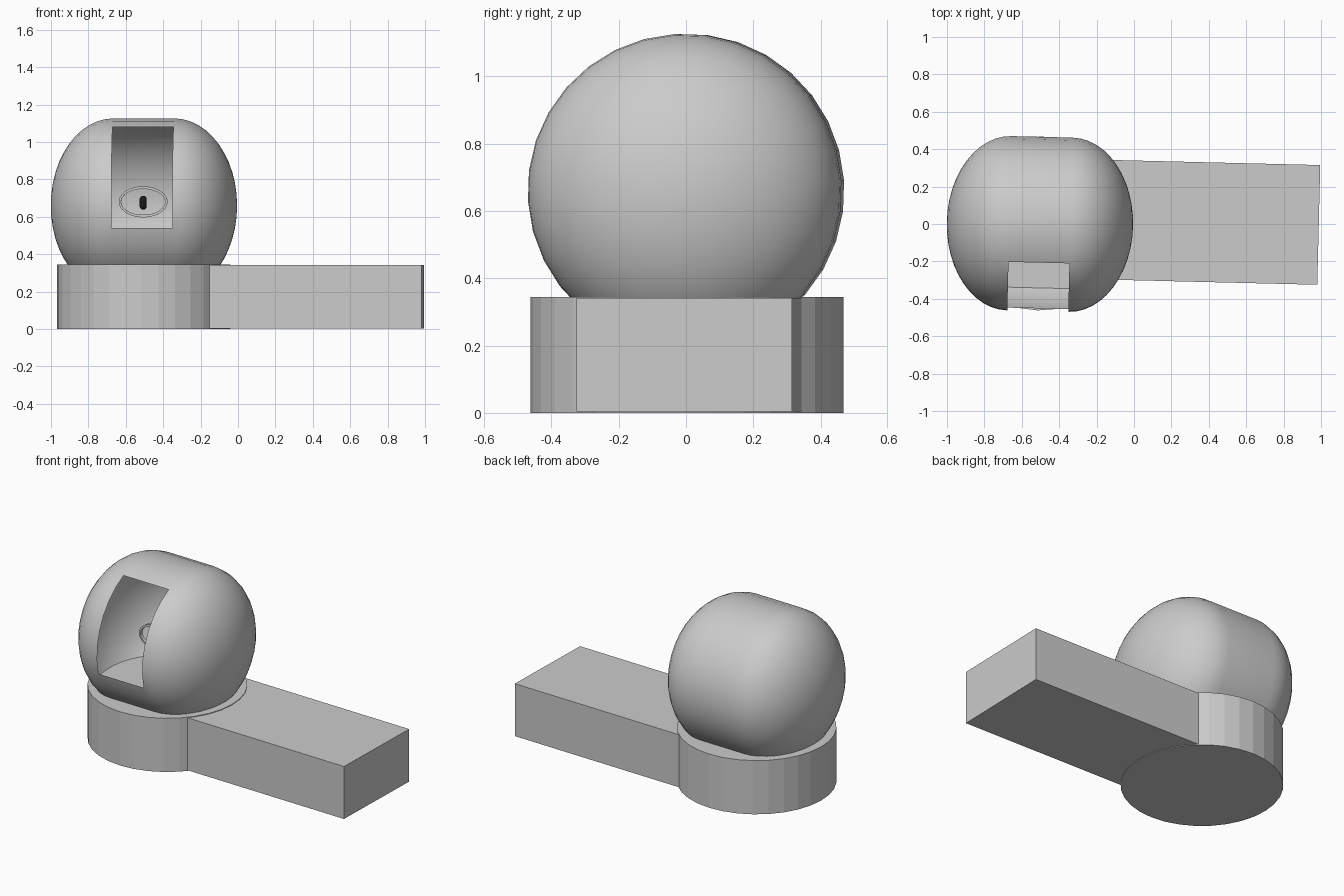
import bpy, bmesh
from math import sin, cos, pi, radians
from mathutils import Matrix

if "Cube" in bpy.data.objects:
    bpy.data.objects.remove(bpy.data.objects["Cube"])

TURN = radians(-1.4)          # whole model sits very slightly turned
SEG = 32


def finish(bm, name, smooth=False):
    me = bpy.data.meshes.new(name)
    bm.to_mesh(me)
    bm.free()
    ob = bpy.data.objects.new(name, me)
    bpy.context.collection.objects.link(ob)
    if smooth:
        for p in me.polygons:
            p.use_smooth = True
    return ob


# Round base, a hair thicker than the arm
bm = bmesh.new()
bmesh.ops.create_cone(bm, cap_ends=True, segments=SEG, radius1=0.465, radius2=0.465, depth=0.345)
base = finish(bm, "round_base")
base.location = (-0.504, 0.003, 0.1725)
base.rotation_euler.z = TURN

# Rectangular arm
bm = bmesh.new()
bmesh.ops.create_cube(bm, size=1)
bmesh.ops.scale(bm, vec=(1.3, 0.64, 0.337), verts=bm.verts)
arm = finish(bm, "flat_arm")
arm.location = (0.338, 0.011, 0.1725)
arm.rotation_euler.z = TURN

# Hollow pod: two flattened half domes joined by a band, open at the front
R, HALF, CAP, RINGS = 0.467, 0.163, 0.335, 12
bm = bmesh.new()
profile = [(-HALF - CAP * cos(i * pi / 2 / RINGS), R * sin(i * pi / 2 / RINGS)) for i in range(1, RINGS + 1)]
profile += [(-x, r) for x, r in reversed(profile)]
rings = []
for x, r in profile:
    ring = []
    for k in range(SEG):
        a = radians(-15) + k * 2 * pi / SEG
        ring.append(bm.verts.new((x, -r * cos(a), r * sin(a))))
    rings.append(ring)
for i in range(len(rings) - 1):
    for k in range(SEG):
        if i == RINGS - 1 and k < 7:      # front opening
            continue
        n = (k + 1) % SEG
        bm.faces.new((rings[i][k], rings[i][n], rings[i + 1][n], rings[i + 1][k]))
for ring, x in ((rings[0], -HALF - CAP), (rings[-1], HALF + CAP)):
    pole = bm.verts.new((x, 0, 0))
    for k in range(SEG):
        bm.faces.new((ring[k], ring[(k + 1) % SEG], pole))
bmesh.ops.recalc_face_normals(bm, faces=bm.faces)
pod = finish(bm, "hollow_pod", True)
pod.location = (-0.503, 0.0, 0.66)
pod.rotation_euler.z = TURN

# Thin oval ring inside the pod
bm = bmesh.new()
sections = []
for k in range(48):
    a = k * 2 * pi / 48
    sections.append([bm.verts.new((rx * cos(a), y, rz * sin(a)))
                     for rx, rz, y in ((0.13, 0.083, -0.01), (0.13, 0.083, 0.01),
                                       (0.118, 0.069, 0.01), (0.118, 0.069, -0.01))])
for k in range(48):
    s, t = sections[k], sections[(k + 1) % 48]
    for j in range(4):
        m = (j + 1) % 4
        bm.faces.new((s[j], s[m], t[m], t[j]))
bmesh.ops.recalc_face_normals(bm, faces=bm.faces)
oval = finish(bm, "oval_ring")
oval.location = (-0.507, -0.09, 0.68)
oval.rotation_euler.z = TURN

# Small dark upright capsule in the middle of the ring
bm = bmesh.new()
bmesh.ops.create_uvsphere(bm, u_segments=24, v_segments=16, radius=0.019)
for v in bm.verts:
    if abs(v.co.z) > 1e-5:
        v.co.z += 0.018 if v.co.z > 0 else -0.018
bead = finish(bm, "centre_bead", True)
bead.location = (-0.507, -0.09, 0.675)
dark = bpy.data.materials.new("dark")
dark.diffuse_color = (0.01, 0.01, 0.01, 1)
dark.use_nodes = True
dark.node_tree.nodes["Principled BSDF"].inputs["Base Color"].default_value = dark.diffuse_color
bead.data.materials.append(dark)
